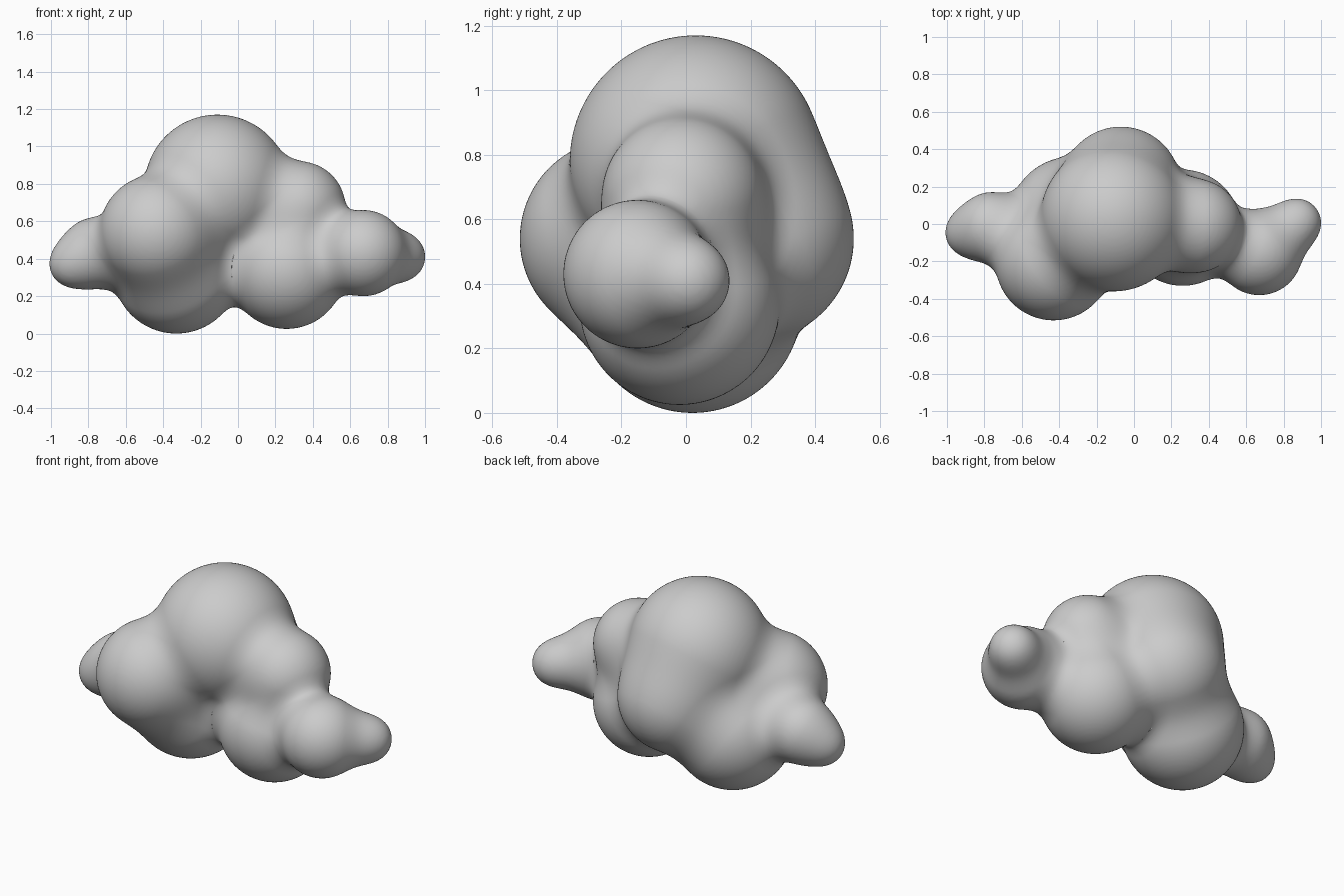
import bpy, bmesh
from mathutils import Vector, Matrix

if "Cube" in bpy.data.objects:
    bpy.data.objects.remove(bpy.data.objects["Cube"])

BLEND = 0.12   # width of the soft fillet between puffs

# Puffs of the cloud: centre x, y, z and radius
puffs = [
    (-0.11, 0.03, 0.78, 0.39),    # big top
    (-0.07, 0.20, 0.54, 0.32),    # back
    (-0.33, 0.02, 0.34, 0.34),    # lower left
    (-0.43, -0.205, 0.54, 0.31),  # front left
    (0.26, -0.02, 0.335, 0.31),   # lower right
    (0.325, -0.01, 0.67, 0.25),   # upper right
    (0.67, -0.15, 0.43, 0.23),    # right
    (0.87, 0.005, 0.41, 0.13),    # right tip
    (-0.76, -0.02, 0.43, 0.19),   # left
    (-0.90, -0.05, 0.365, 0.10),  # left tip
]
balls = [(Vector(p[:3]), p[3]) for p in puffs]


def field(p):
    """Distance to the softly blended puffs, and its direction."""
    d, g = None, None
    for c, r in balls:
        v = p - c
        length = max(v.length, 1e-6)
        di, gi = length - r, v / length
        if d is None:
            d, g = di, gi
            continue
        h = min(1.0, max(0.0, 0.5 + 0.5 * (d - di) / BLEND))
        d = d + (di - d) * h - BLEND * h * (1 - h)
        g = g.lerp(gi, h)
    return d, g


# Overlapping balls fused into one skin
bm = bmesh.new()
for c, r in balls:
    bmesh.ops.create_icosphere(bm, subdivisions=5, radius=r,
                               matrix=Matrix.Translation(c))
mesh = bpy.data.meshes.new("cloud")
bm.to_mesh(mesh)
bm.free()
cloud = bpy.data.objects.new("cloud", mesh)
bpy.context.collection.objects.link(cloud)
remesh = cloud.modifiers.new("fuse", 'REMESH')
remesh.mode = 'VOXEL'
remesh.voxel_size = 0.015
graph = bpy.context.evaluated_depsgraph_get()
fused = bpy.data.meshes.new_from_object(cloud.evaluated_get(graph))
cloud.modifiers.clear()
cloud.data = fused

# Pull the skin onto the blended surface so the creases become fillets
for v in fused.vertices:
    p = v.co.copy()
    for _ in range(4):
        d, g = field(p)
        p -= g * (d / max(g.length_squared, 0.3))
    v.co = p

for poly in fused.polygons:
    poly.use_smooth = True
fused.update()
